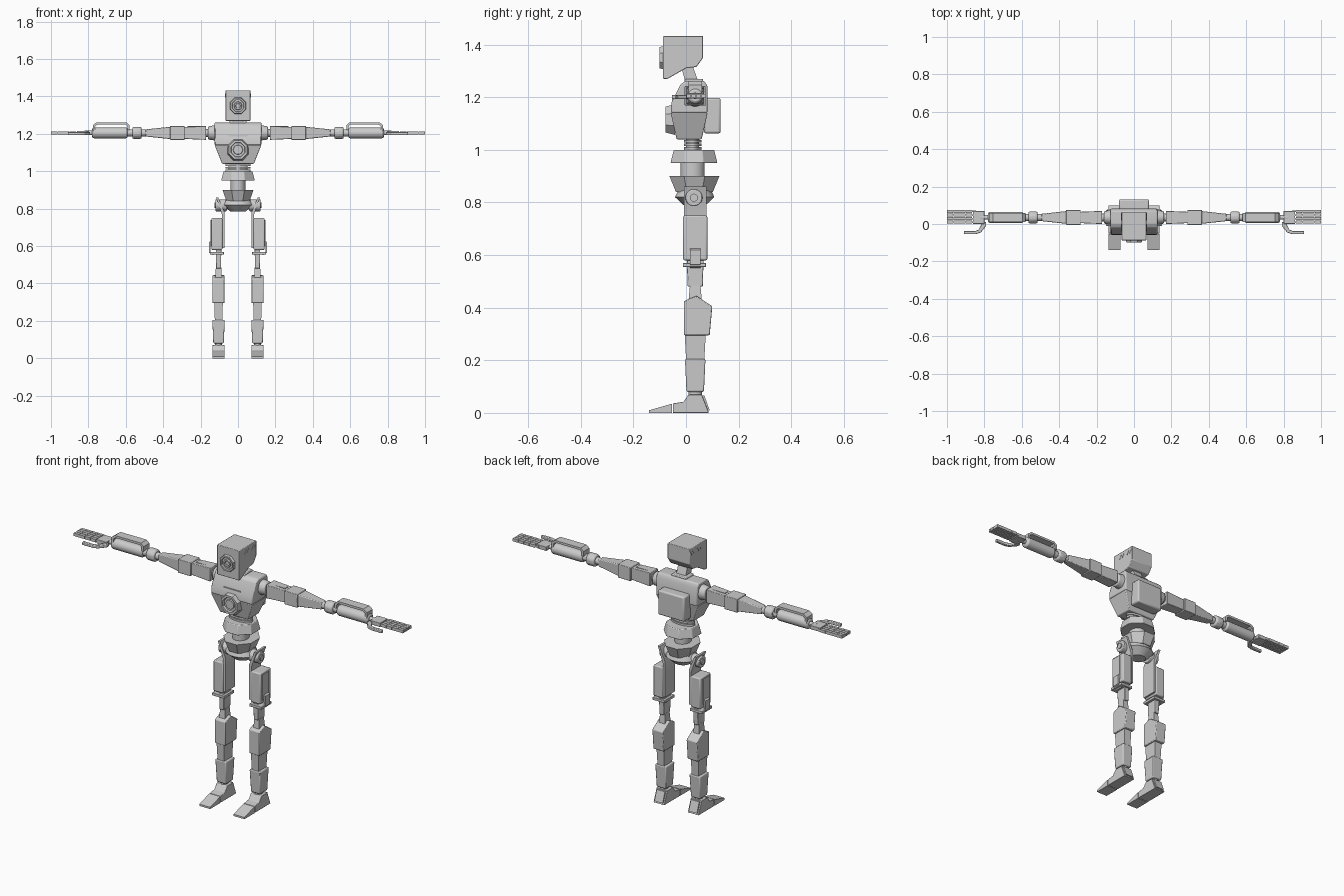
import bpy
import bmesh
import math
from mathutils import Vector

default = bpy.data.objects.get("Cube")
if default:
    bpy.data.objects.remove(default, do_unlink=True)

shade = (.6, .6, .6, 1)
grey = bpy.data.materials.new("light grey metal")
grey.use_nodes = True
grey.diffuse_color = shade
grey.node_tree.nodes["Principled BSDF"].inputs["Base Color"].default_value = shade


def skin(name, rings, mirror, bevel, rim=0):
    """Join two matching rings of points into a solid, with an optional recessed end."""
    bm = bmesh.new()
    first, last = [[bm.verts.new(point) for point in ring] for ring in rings]
    near_face = bm.faces.new(first)
    bm.faces.new(last)
    for i in range(len(first)):
        bm.faces.new((first[i - 1], first[i], last[i], last[i - 1]))
    bmesh.ops.recalc_face_normals(bm, faces=bm.faces)
    if rim:
        bmesh.ops.inset_region(bm, faces=[near_face], thickness=rim)
        bmesh.ops.inset_region(bm, faces=[near_face], thickness=rim / 4, depth=-rim)
    mesh = bpy.data.meshes.new(name)
    bm.to_mesh(mesh)
    bm.free()
    mesh.materials.append(grey)
    obj = bpy.data.objects.new(name, mesh)
    bpy.context.collection.objects.link(obj)
    if bevel:
        modifier = obj.modifiers.new("Bevel", "BEVEL")
        modifier.width = bevel
        modifier.segments = 2
    if mirror:
        obj.modifiers.new("Mirror", "MIRROR")
    bpy.ops.object.select_all(action="DESELECT")
    obj.select_set(True)
    bpy.context.view_layer.objects.active = obj
    bpy.ops.object.shade_smooth_by_angle(angle=math.radians(32))


def part(name, center, size, axis="z", sides=4, start=1, end=1, bevel=0, rim=0):
    """Prism that fills a box; its ends can be scaled. Parts off the middle are mirrored."""
    along = "xyz".index(axis)
    across, up = (along + 1) % 3, (along + 2) % 3
    radius = .5 / math.cos(math.pi / sides)
    rings = []
    for offset, scale in ((-.5, start), (.5, end)):
        ring = []
        for i in range(sides):
            turn = math.pi * (2 * i + 1) / sides
            point = Vector(center)
            point[along] += offset * size[along]
            point[across] += radius * math.cos(turn) * scale * size[across]
            point[up] += radius * math.sin(turn) * scale * size[up]
            ring.append(point)
        rings.append(ring)
    skin(name, rings, center[0] > 0, bevel, rim)


def side_profile(name, points, middle, width, bevel=0):
    """Side outline of (y, z) points with a width across x."""
    rings = [[(x, y, z) for y, z in points] for x in (middle - width / 2, middle + width / 2)]
    skin(name, rings, middle > 0, bevel)


def front_profile(name, points, depth):
    """Front outline of (x, z) points, centred on the limbs, with a depth along y."""
    rings = [[(x, y, z) for x, z in points] for y in (limb_y - depth / 2, limb_y + depth / 2)]
    skin(name, rings, True, 0)


limb_y = .035
leg_x = .104
arm_z = 1.205


def leg(name, bottom, top, width, depth, **style):
    part(name, (leg_x, limb_y, (bottom + top) / 2), (width, depth, top - bottom), **style)


def arm(name, inner, outer, depth, height, **style):
    part(name, ((inner + outer) / 2, limb_y, arm_z), (outer - inner, depth, height),
         axis="x", **style)


# Head with a single eye and slanted side vents
side_profile("head", [(-.087, 1.433), (-.087, 1.27), (-.07, 1.27), (0, 1.31), (.04, 1.315),
                      (.065, 1.35), (.065, 1.433)], middle=0, width=.134, bevel=.003)
part("eye_ring", (0, -.09, 1.35), (.09, .02, .09), axis="y", sides=8, start=.9, rim=.009)
part("eye_lens", (0, -.09, 1.35), (.05, .016, .05), axis="y", sides=24, start=.8, rim=.007)
for index, y in enumerate((-.03, -.01, .03, .05)):
    slant = [(y - .01, 1.395), (y - .005, 1.395), (y + .01, 1.417), (y + .005, 1.417)]
    side_profile("head_vent_%d" % index, slant, middle=.067, width=.003)
side_profile("neck", [(-.02, 1.32), (.025, 1.32), (.05, 1.25), (0, 1.25)], middle=0, width=.056)
part("neck_base", (0, .03, 1.26), (.09, .07, .02), bevel=.004)

# Torso
side_profile("chest", [(-.058, 1.14), (-.055, 1.18), (-.02, 1.25), (0, 1.262), (.07, 1.262),
                       (.082, 1.24), (.082, 1.14)], middle=0, width=.25, bevel=.006)
part("belly", (0, .012, 1.09), (.25, .14, .1), start=.68, bevel=.004)
part("chest_ring", (0, -.06, 1.115), (.116, .036, .116), axis="y", sides=8, start=.85, rim=.012)
part("chest_core", (0, -.06, 1.115), (.06, .026, .06), axis="y", sides=24, start=.8)
part("chest_slot", (0, -.05, 1.19), (.1, .008, .006))
part("backpack", (0, .1, 1.13), (.16, .064, .135), bevel=.008)

# Spine, waist and pelvis
for index in range(3):
    part("spine_ring_%d" % index, (0, .025, 1.005 + .014 * index), (.136, .066, .01), sides=24)
part("spine_core", (0, .025, 1), (.1, .05, .1), sides=24)
part("waist", (0, .03, .975), (.18, .178, .05), sides=8, end=.86, bevel=.003)
part("waist_column", (0, .025, .92), (.08, .09, .08), sides=24)
part("pelvis", (0, .032, .87), (.166, .19, .06), sides=8, start=.74)
part("pelvis_rim", (0, .033, .84), (.168, .15, .04), sides=24, end=.75)
part("pelvis_bowl", (0, .033, .803), (.168, .15, .035), sides=24, start=.5)

# Hips
part("hip_joint", (.09, .03, .818), (.06, .064, .064), axis="x", sides=24, bevel=.004)
part("hip_pin", (.12, .03, .818), (.012, .03, .03), axis="x", sides=24)
front_profile("hip_bracket", [(.072, .59), (.072, .78), (.105, .86), (.117, .86),
                              (.086, .77), (.086, .59)], depth=.085)

# Thighs and knees
part("thigh", (.113, limb_y, .665), (.06, .092, .17), bevel=.006)
part("thigh_panel", (.144, .03, .67), (.006, .053, .14))
front_profile("knee_strap", [(.14, .63), (.156, .62), (.156, .565), (.13, .55), (.13, .56),
                             (.147, .57), (.147, .615), (.14, .62)], depth=.04)
part("knee_plate", (.113, .032, .562), (.074, .088, .015), bevel=.002)
leg("knee_post", .48, .59, .03, .064, start=.9, bevel=.003)
leg("knee_hinge", .43, .485, .036, .05, end=.8)

# Shins
side_profile("calf_guard", [(-.008, .295), (-.008, .425), (.04, .445), (.1, .405),
                            (.09, .295)], middle=leg_x, width=.064, bevel=.004)
leg("shin", .19, .3, .046, .08, start=.85)
leg("shin_cuff", .08, .205, .066, .078, start=.85, bevel=.005)
leg("ankle", .05, .09, .036, .05, sides=16)

# Feet
side_profile("foot", [(-.05, 0), (-.05, .036), (-.01, .042), (.01, .07), (.06, .07),
                      (.087, 0)], middle=leg_x, width=.066, bevel=.002)
side_profile("toe", [(-.14, 0), (-.14, .01), (-.053, .035), (-.053, 0)],
             middle=leg_x, width=.066)
side_profile("heel_guard", [(.05, .01), (.05, .066), (.07, .066), (.09, .01)],
             middle=leg_x, width=.05)

# Shoulders and upper arms
arm("shoulder", .11, .16, .08, .084, sides=24, end=.85, bevel=.006)
arm("shoulder_pin", .15, .19, .044, .044, sides=24)
arm("upper_arm", .17, .29, .07, .074, end=.86, bevel=.003)
part("upper_arm_slot", (.23, limb_y, 1.236), (.08, .025, .01))
arm("arm_block", .285, .363, .08, .074, bevel=.003)
arm("lower_sleeve", .36, .495, .068, .066, end=.57, bevel=.004)
arm("elbow_pin", .48, .62, .038, .038, sides=16)
arm("elbow", .515, .565, .064, .064, sides=8, bevel=.008)

# Forearms with a raised guard strip
arm("forearm", .59, .78, .058, .058, sides=16, bevel=.01)
front_profile("forearm_guard", [(.58, 1.22), (.58, 1.247), (.597, 1.262), (.755, 1.262),
                                (.776, 1.247), (.776, 1.215), (.764, 1.215), (.764, 1.24),
                                (.75, 1.25), (.6, 1.25), (.592, 1.24), (.592, 1.22)],
              depth=.05)
arm("wrist", .77, .82, .024, .024, sides=16)

# Hands: palm, four jointed fingers and a bent thumb
arm("palm", .8, .862, .076, .024, start=.9, end=.9, bevel=.002)
for finger in range(4):
    y = .01 + .019 * finger
    part("finger_%d_core" % finger, (.92, y, arm_z), (.15, .008, .01))
    for joint in range(4):
        part("finger_%d_joint_%d" % (finger, joint), (.882 + .034 * joint, y, arm_z),
             (.032, .016, .016))
thumb = [(.79, .01), (.79, -.01), (.82, -.046), (.845, -.054), (.91, -.054), (.91, -.038),
         (.85, -.038), (.83, -.03), (.81, .01)]
skin("thumb", [[(x, y, z) for x, y in thumb] for z in (1.193, 1.209)], True, bevel=.003)
